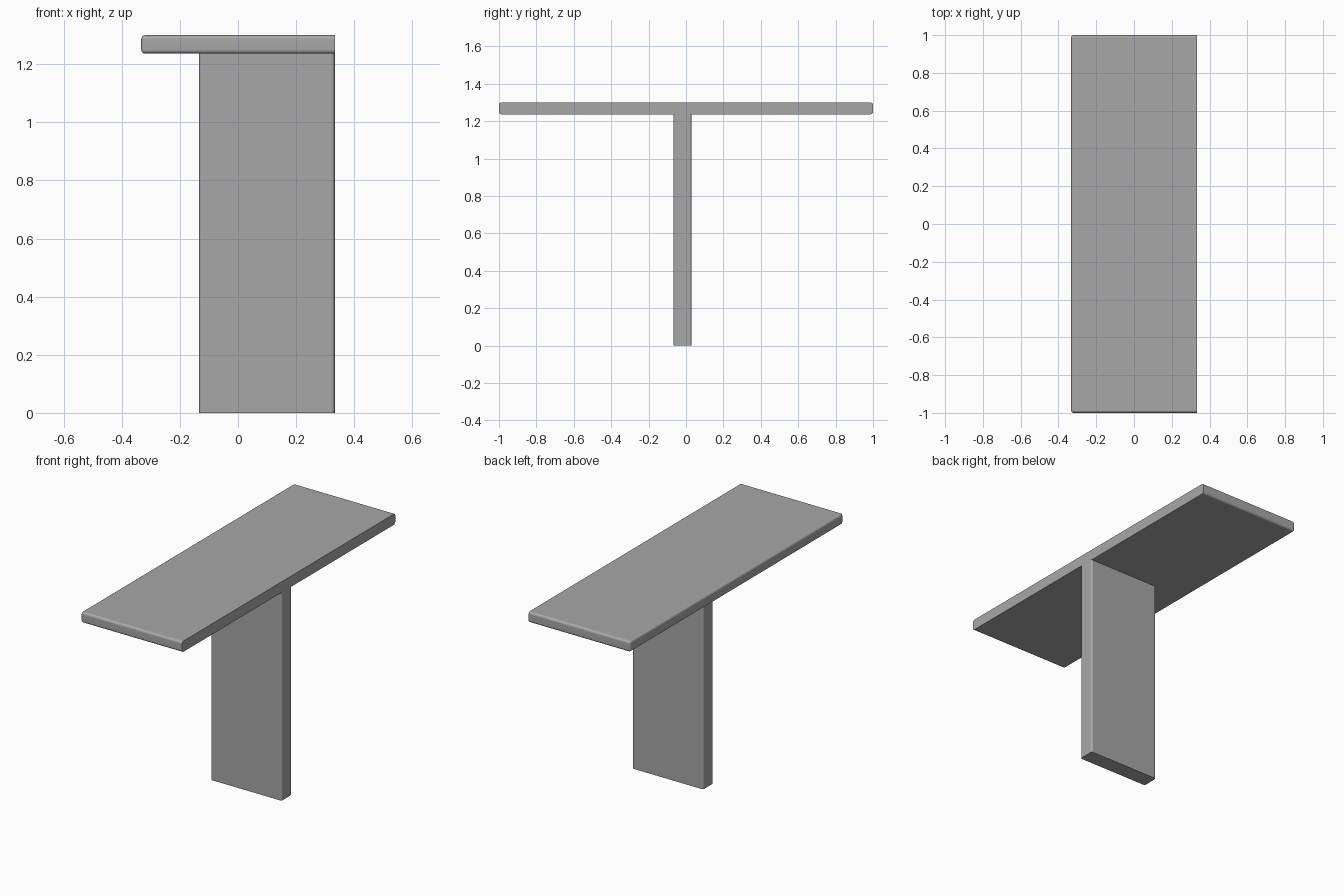
import bpy, bmesh
from mathutils import Vector

if "Cube" in bpy.data.objects:
    bpy.data.objects.remove(bpy.data.objects["Cube"])

# Dark grey finish
grey = bpy.data.materials.new("dark_grey")
grey.diffuse_color = (0.39, 0.39, 0.39, 1)
grey.use_nodes = True
grey.node_tree.nodes["Principled BSDF"].inputs["Base Color"].default_value = grey.diffuse_color


def rounded_box(name, lo, hi, radius, pick):
    """Box from corner lo to corner hi; edges chosen by pick(a, b) are rounded."""
    lo, hi = Vector(lo), Vector(hi)
    size, mid = hi - lo, (lo + hi) / 2
    bm = bmesh.new()
    bmesh.ops.create_cube(bm, size=1)
    for v in bm.verts:
        v.co = Vector([c * s for c, s in zip(v.co, size)]) + mid
    edges = [e for e in bm.edges if pick(e.verts[0].co, e.verts[1].co)]
    bmesh.ops.bevel(bm, geom=edges, offset=radius, segments=4, profile=0.5,
                    affect='EDGES', clamp_overlap=True)
    mesh = bpy.data.meshes.new(name)
    bm.to_mesh(mesh)
    bm.free()
    mesh.materials.append(grey)
    obj = bpy.data.objects.new(name, mesh)
    bpy.context.collection.objects.link(obj)
    bpy.ops.object.select_all(action='DESELECT')
    obj.select_set(True)
    bpy.context.view_layer.objects.active = obj
    bpy.ops.object.shade_smooth_by_angle(angle=0.6)
    # Keep the large faces flat-shaded beside the rounded edges
    normals = obj.modifiers.new("flat_faces", 'WEIGHTED_NORMAL')
    normals.keep_sharp = True
    return obj


# Table top: rounded everywhere except around the flat +x side
rounded_box("table_top", (-0.333, -1, 1.236), (0.333, 1, 1.3), 0.014,
            lambda a, b: not (a.x > 0.3 and b.x > 0.3))

# Upright panel: rounded vertical edges, flush with the flat side of the top
rounded_box("support_panel", (-0.134, -0.067, 0), (0.333, 0.03, 1.237), 0.012,
            lambda a, b: abs(a.z - b.z) > 0.5)
